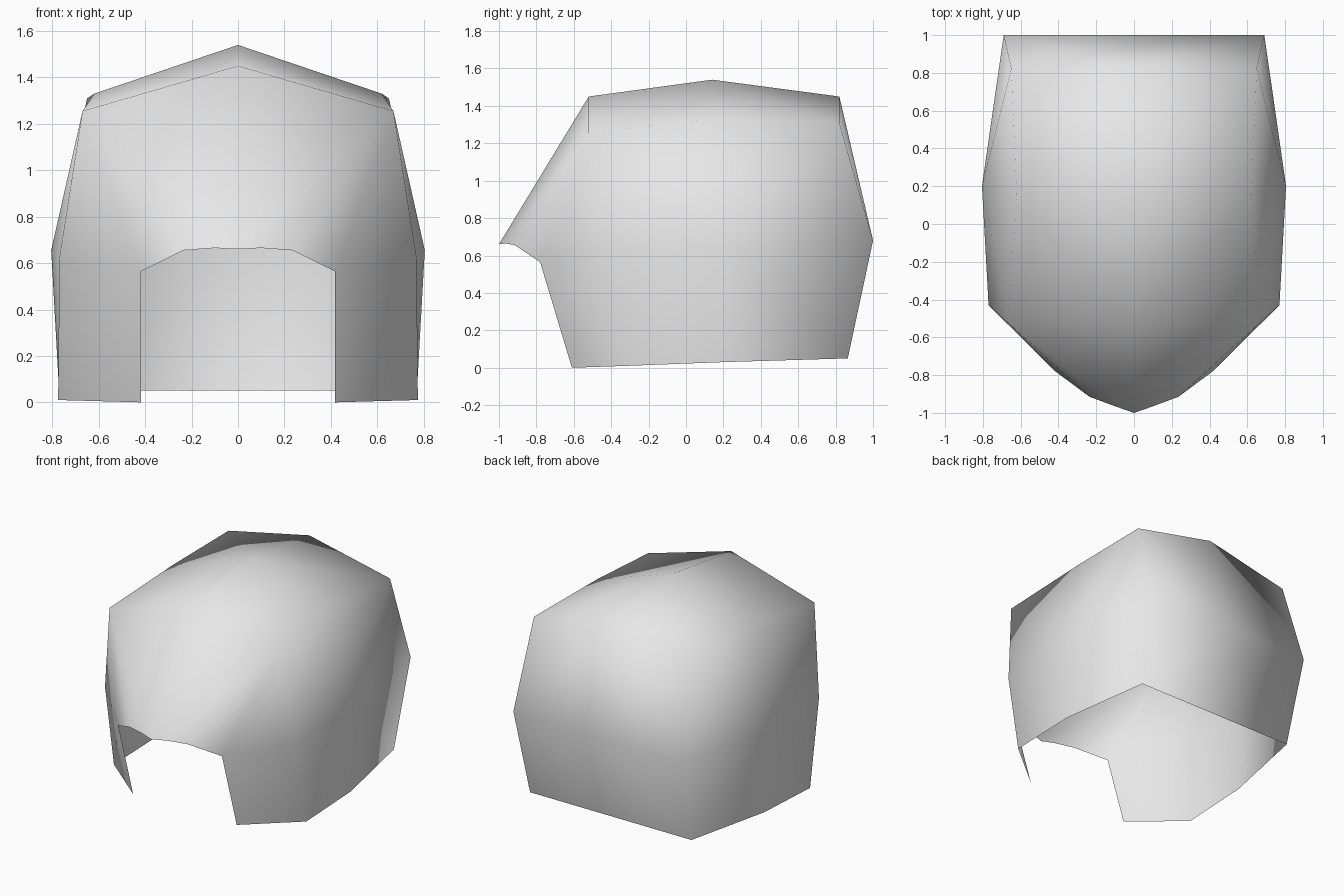
import bpy
import bmesh
from mathutils import Vector

cube = bpy.data.objects.get("Cube")
if cube:
    bpy.data.objects.remove(cube, do_unlink=True)

# One flat colour for the whole shell
grey = bpy.data.materials.new("plain_grey")
grey.use_nodes = True
colour = (0.8, 0.8, 0.8, 1.0)
grey.diffuse_color = colour
grey.node_tree.nodes["Principled BSDF"].inputs["Base Color"].default_value = colour

# Corner points of the left half, listed by height
points = {
    # crown ridge and crown edge, front to back
    "ridge_front": (0, -.52, 1.45), "ridge_mid": (0, .14, 1.54), "ridge_back": (0, .82, 1.45),
    "crown_front": (.67, -.52, 1.255), "crown_mid": (.62, .14, 1.33), "crown_back": (.65, .82, 1.31),
    # widest line around the middle
    "waist_front": (.77, -.43, .62), "waist_mid": (.805, .2, .655),
    "waist_back": (.69, 1, .68), "spine": (0, 1, .68),
    # edge of the front opening, from the middle out
    "brow_tip": (0, -1, .66), "brow_inner": (.1, -.965, .665),
    "brow_outer": (.235, -.915, .655), "brow_corner": (.417, -.78, .565),
    # bottom rim, front to back
    "rim_front": (.417, -.61, 0), "rim_cheek": (.775, -.32, .01), "rim_mid": (.77, .2, .03),
    "rim_back": (.65, .865, .05), "rim_spine": (0, .865, .05),
}

panels = [
    # crown
    "ridge_front crown_front crown_mid ridge_mid",
    "ridge_mid crown_mid crown_back ridge_back",
    # front slope
    "ridge_front brow_tip brow_inner brow_outer crown_front",
    "crown_front brow_outer brow_corner waist_front",
    # upper side
    "crown_front waist_front waist_mid crown_mid",
    "crown_mid waist_mid crown_back",
    "crown_back waist_mid waist_back",
    # cheek and lower side
    "brow_corner rim_front rim_cheek waist_front",
    "waist_front rim_cheek rim_mid waist_mid",
    "waist_mid rim_mid rim_back waist_back",
    # back
    "ridge_back crown_back waist_back spine",
    "spine waist_back rim_back rim_spine",
]

bm = bmesh.new()
verts = {name: bm.verts.new(co) for name, co in points.items()}
for panel in panels:
    bm.faces.new([verts[name] for name in panel.split()])

# Turn every panel outward
bm.normal_update()
middle = Vector((0, 0, 0.7))
for face in bm.faces:
    face.smooth = True
    if face.normal.dot(face.calc_center_median() - middle) < 0:
        face.normal_flip()

mesh = bpy.data.meshes.new("helmet_shell")
bm.to_mesh(mesh)
bm.free()
mesh.materials.append(grey)

# The right half mirrors the left
shell = bpy.data.objects.new("helmet_shell", mesh)
bpy.context.scene.collection.objects.link(shell)
mirror = shell.modifiers.new("mirror_halves", "MIRROR")
mirror.use_clip = True
